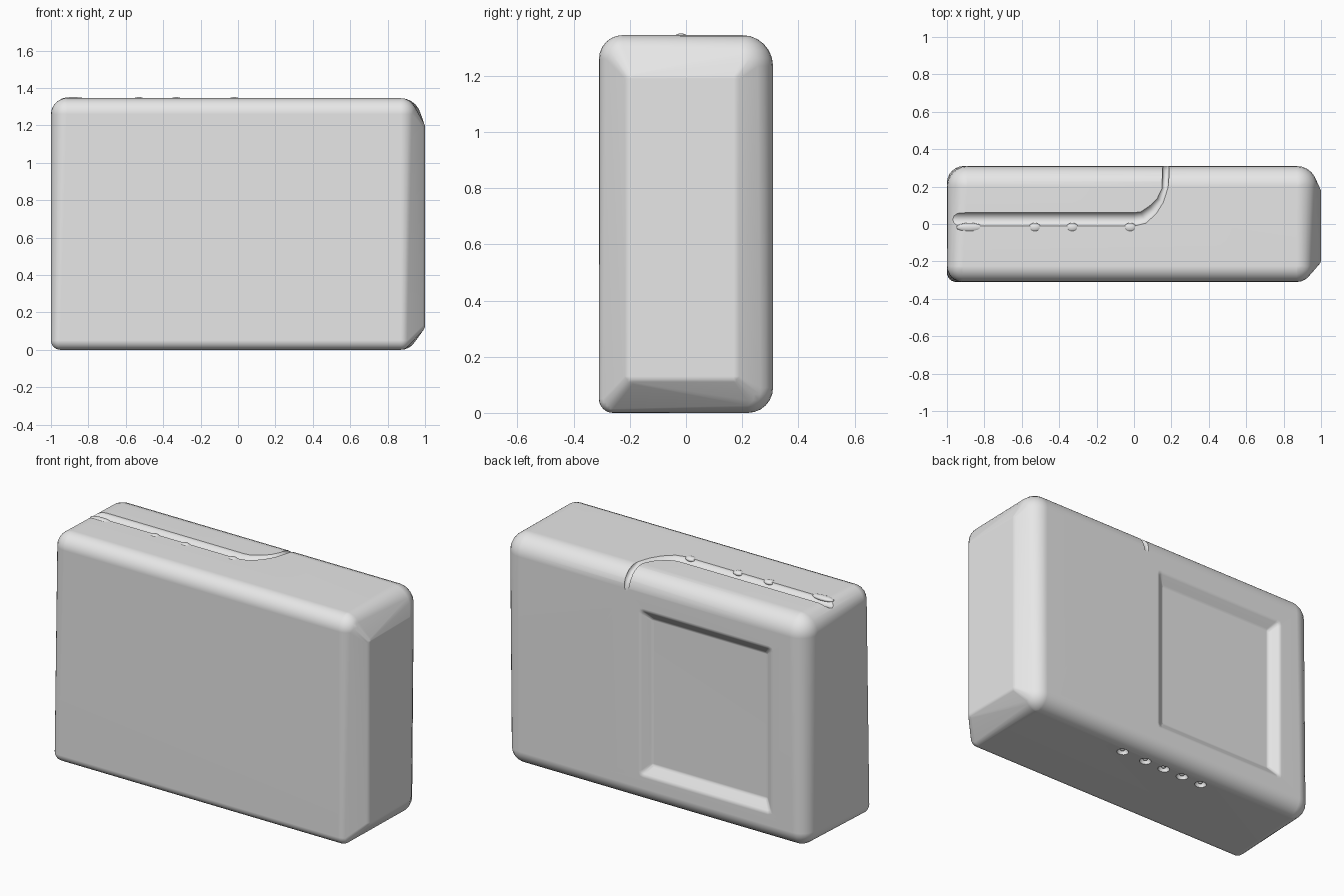
import bpy, bmesh, math
from mathutils import Vector

cube = bpy.data.objects.get("Cube")
if cube:
    bpy.data.objects.remove(cube, do_unlink=True)

grey = bpy.data.materials.new("plain grey")
grey.use_nodes = True
grey.diffuse_color = (0.8, 0.8, 0.8, 1)
grey.node_tree.nodes["Principled BSDF"].inputs["Base Color"].default_value = (0.8, 0.8, 0.8, 1)

WIDTH, DEPTH, HEIGHT = 1.0, 0.31, 1.345   # half width, half depth, full height


def add_object(name, bm):
    bmesh.ops.recalc_face_normals(bm, faces=bm.faces)
    mesh = bpy.data.meshes.new(name)
    bm.to_mesh(mesh)
    bm.free()
    mesh.materials.append(grey)
    ob = bpy.data.objects.new(name, mesh)
    bpy.context.collection.objects.link(ob)
    return ob


def rounded_hull(name, balls, steps=24):
    """Convex solid wrapped around balls given as (x, y, z, radius)."""
    bm = bmesh.new()
    for x, y, z, r in balls:
        for i in range(steps // 2 + 1):
            a = math.pi * i / (steps // 2)
            for j in range(steps):
                b = 2 * math.pi * j / steps
                bm.verts.new((x + r * math.sin(a) * math.cos(b),
                              y + r * math.sin(a) * math.sin(b),
                              z + r * math.cos(a)))
    bmesh.ops.remove_doubles(bm, verts=bm.verts, dist=0.0005)
    bmesh.ops.convex_hull(bm, input=bm.verts)
    loose = [v for v in bm.verts if not v.link_faces]
    bmesh.ops.delete(bm, geom=loose, context='VERTS')
    bmesh.ops.dissolve_limit(bm, angle_limit=math.radians(0.5),
                             verts=bm.verts, edges=bm.edges)
    return add_object(name, bm)


def ellipsoid(name, centre, radii):
    bm = bmesh.new()
    bmesh.ops.create_uvsphere(bm, u_segments=16, v_segments=10, radius=1)
    bmesh.ops.scale(bm, vec=Vector(radii), verts=bm.verts)
    bmesh.ops.translate(bm, vec=Vector(centre), verts=bm.verts)
    for f in bm.faces:
        f.smooth = True
    return add_object(name, bm)


def tube(name, path):
    """Round tube through (x, y, z, radius) points."""
    cu = bpy.data.curves.new(name, 'CURVE')
    cu.dimensions = '3D'
    cu.bevel_depth, cu.bevel_resolution, cu.use_fill_caps = 1, 4, True
    sp = cu.splines.new('POLY')
    sp.points.add(len(path) - 1)
    for p, (x, y, z, r) in zip(sp.points, path):
        p.co, p.radius = (x, y, z, 1), r
    ob = bpy.data.objects.new(name, cu)
    bpy.context.collection.objects.link(ob)
    bpy.context.view_layer.update()
    bm = bmesh.new()
    bm.from_mesh(ob.evaluated_get(bpy.context.evaluated_depsgraph_get()).to_mesh())
    bpy.data.objects.remove(ob, do_unlink=True)
    bmesh.ops.remove_doubles(bm, verts=bm.verts, dist=0.0001)
    return add_object(name, bm)


def bake(ob):
    bpy.context.view_layer.update()
    dg = bpy.context.evaluated_depsgraph_get()
    mesh = bpy.data.meshes.new_from_object(ob.evaluated_get(dg))
    ob.modifiers.clear()
    ob.data = mesh


def cut(ob, cutter):
    mod = ob.modifiers.new("cut", 'BOOLEAN')
    mod.operation, mod.solver, mod.object = 'DIFFERENCE', 'EXACT', cutter
    bake(ob)
    bpy.data.objects.remove(cutter, do_unlink=True)


# Main case: rounded block with a chamfered end on +x
balls = []
for side, top, r in ((-1, 0, 0.05), (-1, 1, 0.085), (1, 0, 0.09), (1, 1, 0.11)):
    y = side * (DEPTH - r)
    z = HEIGHT - r if top else r
    balls += [(-WIDTH + r, y, z, r), (0.87, y, z, r)]
    e = 0.04
    balls.append((WIDTH - e, 0.17 if side > 0 else -0.19, 1.19 if top else 0.13, e))
case = rounded_hull("case", balls)

# Shallow rear recess with sloping sides
recess = []
for x, sx in ((-0.78, -1), (0.09, 1)):
    for z, sz in ((0.15, -1), (1.15, 1)):
        recess.append((x - sx * 0.07, 0.292, z - sz * 0.08, 0.025))
        recess.append((x + sx * 0.04, 0.40, z + sz * 0.04, 0.04))
cut(case, rounded_hull("recess_cutter", recess, 16))
soften = case.modifiers.new("soften", 'BEVEL')
soften.width, soften.segments = 0.012, 2
soften.limit_method, soften.angle_limit = 'ANGLE', math.radians(28)
bake(case)

# Lid seam along the top, curving round to the back
T = HEIGHT + 0.01
seam = [(-1.1, 0.025, T, 0.038), (0.0, 0.025, T, 0.038), (0.05, 0.035, T, 0.036),
        (0.1, 0.075, T, 0.03), (0.14, 0.125, T, 0.022), (0.165, 0.19, T, 0.018),
        (0.17, 0.26, T - 0.03, 0.018), (0.17, 0.30, T - 0.07, 0.018),
        (0.17, 0.325, T - 0.14, 0.012)]
cut(case, tube("seam_cutter", seam))

# Sockets underneath, each with a round pin
for i, x in enumerate((0.24, 0.08, -0.05, -0.18, -0.31)):
    cut(case, ellipsoid("socket_cutter", (x, 0.19, 0), (0.034, 0.03, 0.035)))
    ellipsoid(f"socket_pin_{i + 1}", (x, 0.19, 0.024), (0.016, 0.016, 0.018))

# Buttons along the lid seam
for i, (x, w) in enumerate(((-0.88, 0.07), (-0.53, 0.032), (-0.33, 0.032), (-0.02, 0.032))):
    ellipsoid(f"seam_button_{i + 1}", (x, -0.018, 1.337), (w, 0.024, 0.014))

# Smooth shading on the case
bpy.ops.object.select_all(action='DESELECT')
case.select_set(True)
bpy.context.view_layer.objects.active = case
bpy.ops.object.shade_smooth_by_angle(angle=math.radians(35))
case.modifiers.new("even_shading", 'WEIGHTED_NORMAL').keep_sharp = True
